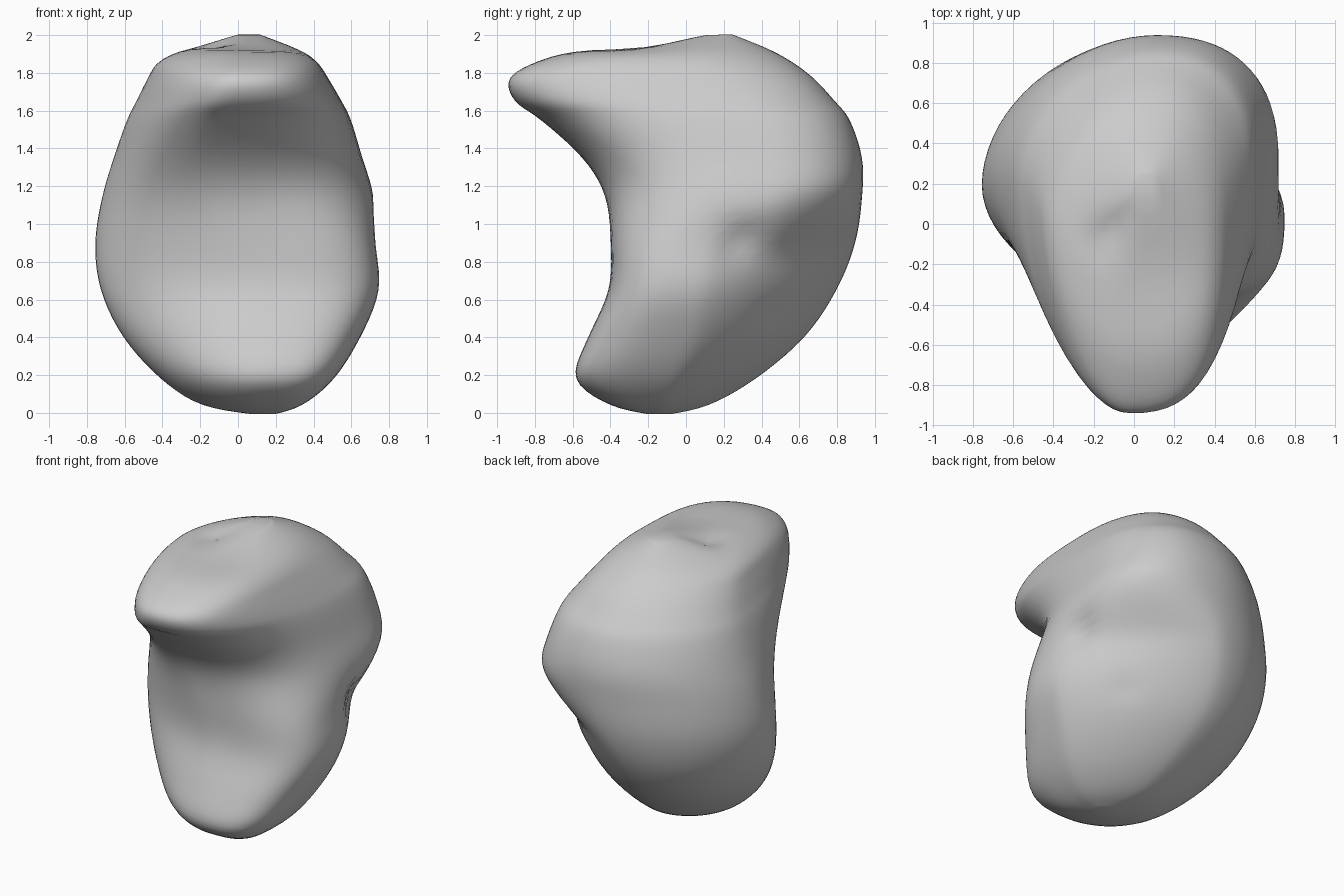
import bpy, bmesh
from math import sin, cos, pi, exp
from mathutils import Vector

cube = bpy.data.objects.get("Cube")
if cube:
    bpy.data.objects.remove(cube, do_unlink=True)

SIDES = 72
STEPS = 5

# Horizontal slices: z, left edge (x, y), right edge (x, y), front (x, y), back (x, y)
SLICES = [
    (-.01, .1, -.14, .18, -.14, .14, -.18, .14, -.1),
    (0.04, -.19, -.12, .34, -.14, .1, -.4, .05, .12),
    (0.18, -.41, -.06, .51, -.08, .14, -.59, 0, .37),
    (0.4, -.61, .04, .65, .02, .15, -.52, -.05, .63),
    (0.65, -.73, .12, .75, .06, .12, -.41, -.05, .8),
    (0.9, -.76, .2, .73, .12, .02, -.4, .03, .9),
    (1.15, -.72, .24, .72, .36, -.12, -.43, .1, .935),
    (1.35, -.66, .24, .66, .38, -.18, -.55, .1, .935),
    (1.55, -.59, .22, .6, .32, -.14, -.77, .1, .87),
    (1.65, -.54, .18, .55, .22, -.06, -.91, .08, .79),
    (1.77, -.48, .1, .48, .06, -.02, -.94, .08, .68),
    (1.86, -.42, 0, .42, -.08, 0, -.79, .05, .56),
    (1.93, -.27, -.05, .32, -.08, 0, -.52, .05, .43),
    (2.01, .02, .18, .1, .2, .06, .16, .06, .23),
]


def spline(rows, steps):
    """Smoothly interpolate rows of numbers."""
    result = []
    last = len(rows) - 1
    for i in range(last):
        quad = [rows[min(max(i + k, 0), last)] for k in (-1, 0, 1, 2)]
        for s in range(steps):
            t = s / steps
            result.append([
                b + t * ((c - a) + t * ((2*a - 5*b + 4*c - d) + t * (3*b - a - 3*c + d))) / 2
                for a, b, c, d in zip(*quad)])
    result.append(list(rows[-1]))
    return result


def outline(row):
    """Closed outline made of four rounded corners between the slice extremes."""
    z, lx, ly, rx, ry, fx, fy, bx, by = row
    rise = min(max((z - 0.85) / 0.35, 0), 1)
    points = []
    for i in range(SIDES):
        angle = 2 * pi * i / SIDES
        c, s = cos(angle), sin(angle)
        if c >= 0:
            power = 1.45 + 0.95 * rise if s >= 0 else 3.2 - 0.5 * rise
        else:
            power = 1.87 if s >= 0 else 1.8
        u, v = abs(c) ** (2 / power), abs(s) ** (2 / power)
        side_x, side_y = (rx, ry) if c >= 0 else (lx, ly)
        end_x, end_y = (bx, by) if s >= 0 else (fx, fy)
        points.append(Vector((end_x + (side_x - end_x) * u,
                              side_y + (end_y - side_y) * v, z)))
    return points


def dent(bm, centre, push, radius):
    """Push the surface softly around a point."""
    for v in bm.verts:
        fall = exp(-((v.co - Vector(centre)).length / radius) ** 2)
        v.co += Vector(push) * fall


# Body: loft the outlines and close both ends
bm = bmesh.new()
rings = [[bm.verts.new(p) for p in outline(row)] for row in spline(SLICES, STEPS)]
for low, high in zip(rings, rings[1:]):
    for i in range(SIDES):
        j = (i + 1) % SIDES
        bm.faces.new((low[i], low[j], high[j], high[i]))
bm.faces.new(rings[0][::-1])
bm.faces.new(rings[-1])

# Soften the corners
for _ in range(4):
    bmesh.ops.smooth_vert(bm, verts=bm.verts, factor=0.5,
                          use_axis_x=True, use_axis_y=True, use_axis_z=True)

# Hollows: side notch, small side pit, top notch and saddle behind the lip
dent(bm, (.68, .28, .94), (-.05, -.01, 0), .11)
dent(bm, (.47, .47, .5), (-.025, -.025, 0), .06)
dent(bm, (-.12, -.05, 1.95), (0, 0, -.04), .1)
dent(bm, (.08, -.25, 1.95), (0, 0, -.035), .25)

bmesh.ops.recalc_face_normals(bm, faces=bm.faces)
mesh = bpy.data.meshes.new("body")
bm.to_mesh(mesh)
bm.free()
body = bpy.data.objects.new("body", mesh)
bpy.context.collection.objects.link(body)

# Plain grey surface
grey = bpy.data.materials.new("light grey")
grey.use_nodes = True
colour = (0.6, 0.6, 0.6, 1)
grey.diffuse_color = colour
grey.node_tree.nodes["Principled BSDF"].inputs["Base Color"].default_value = colour
mesh.materials.append(grey)

bpy.context.view_layer.objects.active = body
body.select_set(True)
bpy.ops.object.shade_smooth_by_angle(angle=pi / 3)
